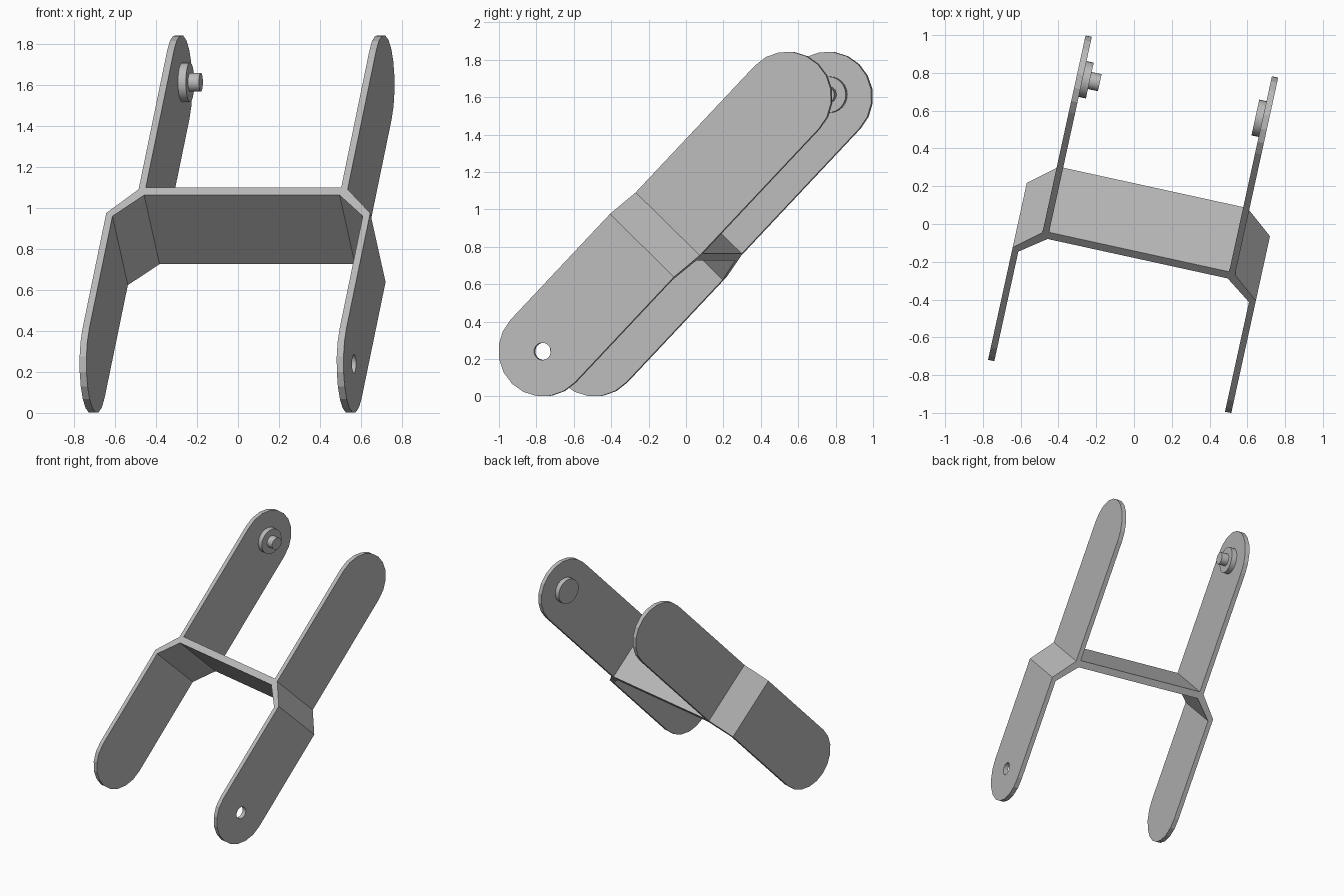
import bpy, bmesh
from math import sin, cos, pi, radians
from mathutils import Matrix, Vector

cube = bpy.data.objects.get("Cube")
if cube:
    bpy.data.objects.remove(cube, do_unlink=True)

# Single flat colour
grey = bpy.data.materials.new("plain_grey")
grey.use_nodes = True
colour = (0.5, 0.5, 0.5, 1)
grey.diffuse_color = colour
grey.node_tree.nodes["Principled BSDF"].inputs["Base Color"].default_value = colour

# Link frame: x across, y along the arms, z over the plate width
TILT = Matrix.Rotation(radians(-12.35), 4, 'Z') @ Matrix.Rotation(radians(46.1), 4, 'X')
FRAME = TILT @ Matrix.Translation((0.058, 0.682, 0.62))

R = 0.243            # half width of the plates and radius of their ends
REACH = 0.942        # distance from the middle to each end centre
ARC = 10             # sides per rounded end


def finish(name, bm):
    bmesh.ops.recalc_face_normals(bm, faces=bm.faces)
    mesh = bpy.data.meshes.new(name)
    bm.to_mesh(mesh)
    bm.free()
    mesh.materials.append(grey)
    obj = bpy.data.objects.new(name, mesh)
    bpy.context.collection.objects.link(obj)
    obj.matrix_world = FRAME
    return obj


def disc(name, x0, x1, y, radius):
    """Cylinder running across the link from x0 to x1."""
    bm = bmesh.new()
    place = Matrix.Translation(((x0 + x1) / 2, y, 0)) @ Matrix.Rotation(pi / 2, 4, 'Y')
    bmesh.ops.create_cone(bm, cap_ends=True, segments=24, radius1=radius,
                          radius2=radius, depth=abs(x1 - x0), matrix=place)
    obj = finish(name, bm)
    bpy.context.view_layer.update()
    bpy.ops.object.select_all(action='DESELECT')
    obj.select_set(True)
    bpy.context.view_layer.objects.active = obj
    bpy.ops.object.shade_smooth_by_angle(angle=radians(30))
    return obj


def side_plate(name, side):
    """Round-ended plate with a step, wide at the lower end."""
    bm = bmesh.new()

    def ring(x_up, x_low, y_up, y_low):
        pts = []
        for x, y_end, start, bends in ((x_up, REACH, -pi / 2, ((x_up, y_up), (x_low, y_low))),
                                       (x_low, -REACH, pi / 2, ((x_low, y_low), (x_up, y_up)))):
            for i in range(ARC + 1):
                a = start + pi * i / ARC
                pts.append((x, y_end + R * cos(a), R * sin(a)))
            z = R if start < 0 else -R
            pts += [(bx, by, z) for bx, by in bends]
        return [bm.verts.new((side * x, y, z)) for x, y, z in pts]

    outer = ring(0.522, 0.659, 0.001, -0.159)
    inner = ring(0.488, 0.625, -0.038, -0.18)
    n, k = len(outer), ARC + 1
    for loop in (outer, inner):
        bm.faces.new(loop[:k + 1] + loop[-1:])               # upper flat
        bm.faces.new((loop[k], loop[k + 1], loop[-2], loop[-1]))  # step
        bm.faces.new(loop[k + 1:-1])                         # lower flat
    for i in range(n):
        j = (i + 1) % n
        bm.faces.new((outer[i], outer[j], inner[j], inner[i]))
    return finish(name, bm)


left_plate = side_plate("left_side_plate", 1)
side_plate("right_side_plate", -1)

# Cross plate joining the two sides
bm = bmesh.new()
bmesh.ops.create_cube(bm, size=1)
for v in bm.verts:
    v.co = Vector((v.co.x, v.co.y * 0.052 - 0.012, v.co.z * 2 * R))
finish("cross_plate", bm)

# Bosses inside the upper ends, with a pin on the right one
disc("left_boss", 0.449, 0.495, 0.955, 0.097)
disc("right_boss", -0.449, -0.495, 0.96, 0.097)
disc("right_pin", -0.395, -0.455, 0.96, 0.046)

# Hole in the lower end of the left plate
cutter = disc("hole_cutter", 0.55, 0.75, -0.945, 0.046)
cutter.hide_render = True
cut = left_plate.modifiers.new("hole", 'BOOLEAN')
cut.operation = 'DIFFERENCE'
cut.solver = 'EXACT'
cut.object = cutter
bpy.context.view_layer.objects.active = left_plate
bpy.ops.object.modifier_apply(modifier=cut.name)
bpy.data.objects.remove(cutter, do_unlink=True)
